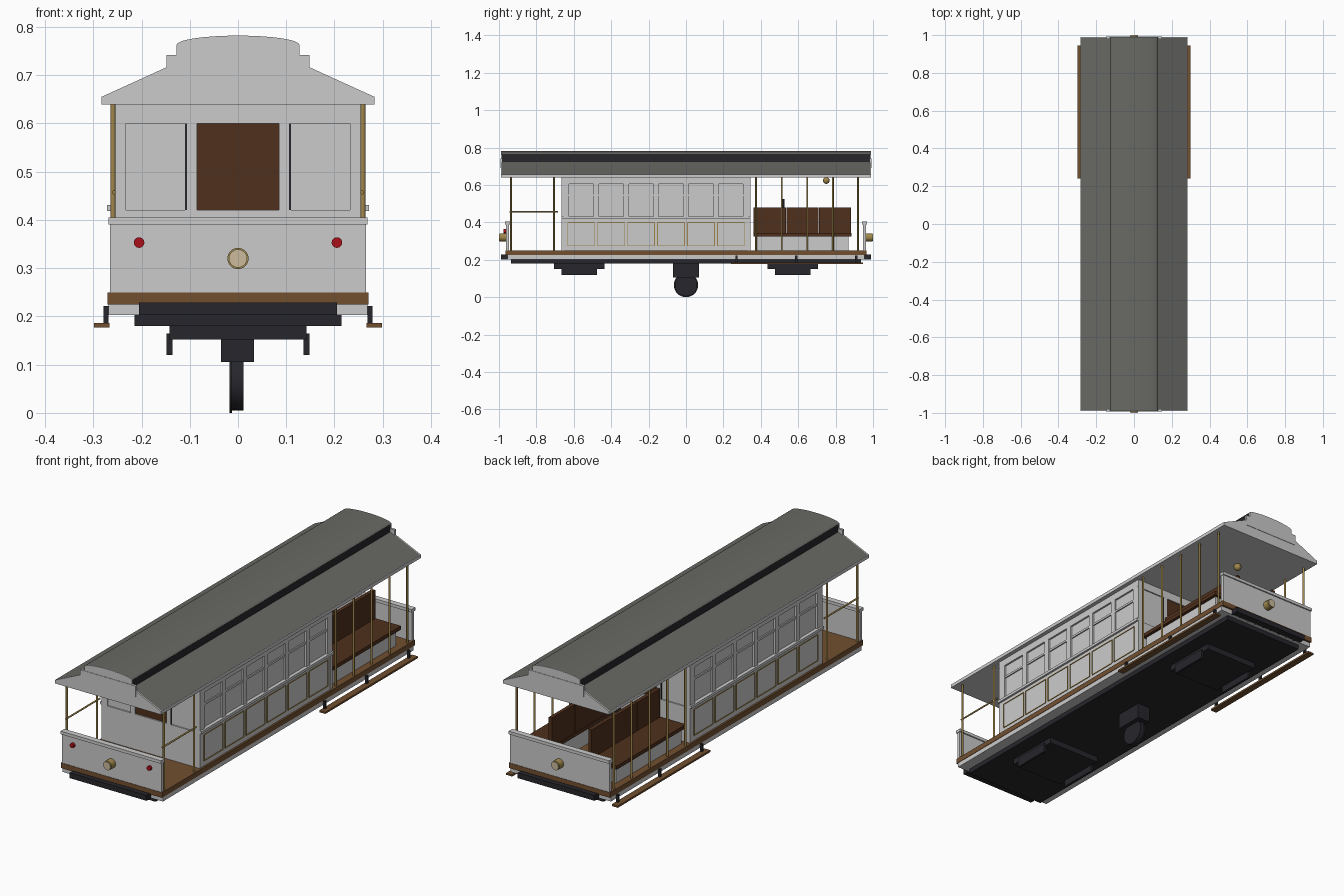
import bpy, bmesh, math
from mathutils import Vector

if "Cube" in bpy.data.objects:
    bpy.data.objects.remove(bpy.data.objects["Cube"])

def mat(name, r, g, b):
    m = bpy.data.materials.new(name)
    m.diffuse_color = (r, g, b, 1)
    m.use_nodes = True
    m.node_tree.nodes["Principled BSDF"].inputs["Base Color"].default_value = m.diffuse_color
    return m

WOOD = mat("wood", .17, .08, .03)
DARKWOOD = mat("dark_wood", .08, .03, .012)
BRASS = mat("brass", .35, .24, .07)
BLACK = mat("black_iron", .02, .02, .025)
ROOF = mat("roof_grey", .14, .14, .13)
RED = mat("red_lamp", .4, .005, .01)
LENS = mat("lens", .6, .5, .33)

def finish(name, bm, m):
    bmesh.ops.recalc_face_normals(bm, faces=bm.faces)
    me = bpy.data.meshes.new(name)
    bm.to_mesh(me)
    bm.free()
    ob = bpy.data.objects.new(name, me)
    bpy.context.collection.objects.link(ob)
    if m:
        me.materials.append(m)
    return ob

def box(name, x, y, z, m=None):
    bm = bmesh.new()
    bmesh.ops.create_cube(bm, size=1)
    for v in bm.verts:
        v.co = [lo + (c + .5) * (hi - lo) for c, (lo, hi) in zip(v.co, (x, y, z))]
    return finish(name, bm, m)

def sides(name, x, y, z, m=None):
    for s, tag in ((1, "right"), (-1, "left")):
        box(f"{name}_{tag}", sorted((s * x[0], s * x[1])), y, z, m)

def rod(name, a, b, r, m=None, n=12):
    a, b = Vector(a), Vector(b)
    bm = bmesh.new()
    bmesh.ops.create_cone(bm, cap_ends=True, segments=n, radius1=r, radius2=r, depth=(b - a).length)
    q = (b - a).to_track_quat('Z', 'Y')
    for v in bm.verts:
        v.co = q @ v.co + (a + b) / 2
    for f in bm.faces:
        f.smooth = len(f.verts) == 4
    return finish(name, bm, m)

def prism(name, pts, y0, y1, m=None):
    # extrude an x/z outline along y
    bm = bmesh.new()
    f = bm.faces.new([bm.verts.new((x, y0, z)) for x, z in pts])
    ext = bmesh.ops.extrude_face_region(bm, geom=[f])
    for v in ext["geom"]:
        if isinstance(v, bmesh.types.BMVert):
            v.co.y = y1
    return finish(name, bm, m)

# underframe, floor and bumpers
box("chassis", (-.215, .215), (-.935, .935), (.18, .205), BLACK)
box("sill_beam", (-.268, .268), (-.955, .955), (.203, .225))
box("floor", (-.27, .27), (-.965, .965), (.225, .25), WOOD)
for s, tag in ((-1, "front"), (1, "rear")):
    box(f"bumper_{tag}", (-.205, .205), sorted((s * .95, s * .99)), (.203, .229), BLACK)
    # truck under each end
    c = s * .57
    box(f"truck_{tag}", (-.142, .142), (c - .135, c + .135), (.152, .18), BLACK)
    sides(f"truck_rail_{tag}", (.136, .148), (c - .095, c + .095), (.12, .165), BLACK)

# centre grip housing and wheel
box("grip_housing", (-.035, .033), (-.07, .07), (.105, .18), BLACK)
rod("wheel_tread", (-.014, 0, .065), (.011, 0, .065), .06, BLACK, 32)
rod("wheel_flange", (-.018, 0, .065), (-.012, 0, .065), .065, BLACK, 32)

# end dashes with lamps
for s, tag in ((-1, "front"), (1, "rear")):
    box(f"dash_{tag}", (-.265, .265), sorted((s * .947, s * .963)), (.25, .392))
    box(f"dash_cap_{tag}", (-.268, .268), sorted((s * .941, s * .969)), (.39, .405))
    rod(f"headlight_{tag}", (0, s * .96, .32), (0, s * .996, .32), .022, BRASS, 20)
    rod(f"headlight_lens_{tag}", (0, s * .99, .32), (0, s * 1, .32), .019, LENS, 20)
for s in (-1, 1):
    rod("tail_lamp", (s * .205, -.96, .353), (s * .205, -.975, .353), .011, RED, 16)

# closed cabin side walls
Y0, Y1, N = -.665, .345, 6
PITCH = (Y1 - Y0 - .05) / N
sides("cabin_wall", (.247, .261), (Y0, Y1), (.25, .42))
sides("window_sill", (.243, .271), (Y0, Y1), (.418, .431))
sides("window_header", (.245, .263), (Y0, Y1), (.605, .642))
sides("window_pane", (.25, .254), (Y0, Y1), (.43, .61))
for i in range(N + 1):
    c = Y0 + .025 + i * PITCH
    sides(f"window_post_{i}", (.245, .263), (max(c - .014, Y0), min(c + .014, Y1)), (.43, .61))
    if i == N:
        break
    a, b = c + .014, c + PITCH - .014
    sides(f"window_bar_{i}", (.247, .26), (a, b), (.54, .55))
    # brass-lined panel below each window
    a, b = c + .008, c + PITCH - .008
    for z in (.275, .4):
        sides(f"panel_trim_{i}", (.26, .264), (a, b), (z - .002, z + .002), BRASS)
    for y in (a, b):
        sides(f"panel_trim_upright_{i}", (.26, .264), (y - .002, y + .002), (.275, .4), BRASS)

# cabin bulkheads with two windows and a wooden door panel
for y, s, tag in ((Y0, -1, "front"), (Y1, 1, "rear")):
    wall = sorted((y, y - s * .016))
    pane = sorted((y - s * .006, y - s * .01))
    box(f"bulkhead_lower_{tag}", (-.262, .262), wall, (.25, .42))
    box(f"bulkhead_header_{tag}", (-.262, .262), wall, (.6, .642))
    sides(f"bulkhead_post_outer_{tag}", (.232, .262), wall, (.42, .6))
    sides(f"bulkhead_post_inner_{tag}", (.085, .106), wall, (.42, .6))
    sides(f"bulkhead_pane_{tag}", (.106, .232), pane, (.42, .6))
    sides(f"window_slit_{tag}", (.106, .11), sorted((y - s * .003, y - s * .008)), (.42, .6), BLACK)
    box(f"door_panel_{tag}", (-.085, .085), pane, (.42, .6), DARKWOOD)

# outward-facing benches in the open section
sides("bench_base", (.1, .235), (.37, .87), (.25, .325))
sides("bench_seat", (.095, .25), (.36, .885), (.325, .343), DARKWOOD)
for i in range(3):
    a = .362 + i * .1745
    sides(f"bench_back_{i}", (.097, .115), (a, a + .1725), (.34, .48), DARKWOOD)

# grip lever and bell
rod("grip_lever", (0, .52, .25), (0, .52, .525), .006, BLACK)
bm = bmesh.new()
bmesh.ops.create_uvsphere(bm, u_segments=20, v_segments=12, radius=.018)
for v in bm.verts:
    v.co += Vector((0, .75, .624))
for f in bm.faces:
    f.smooth = True
finish("bell", bm, BRASS)

# brass poles and front platform rails
for s in (-1, 1):
    for y in (-.935, -.705, .375, .512, .648, .785, .92):
        rod("pole", (s * .259, y, .25), (s * .259, y, .642), .005, BRASS)
    rod("platform_rail", (s * .257, -.945, .457), (s * .257, -.685, .457), .004, BRASS)

# running boards on brackets
sides("running_board", (.266, .298), (.24, .945), (.177, .186), WOOD)
for y in (.27, .59, .91):
    sides("board_bracket", (.268, .279), (y - .006, y + .006), (.185, .222), BLACK)

# sloped lower roof, clerestory and curved cap
slope = [(.283, .655), (.127, .726), (-.127, .726), (-.283, .655)]
prism("lower_roof", slope, -.985, .985, ROOF)
box("eave", (-.283, .283), (-.985, .985), (.639, .656))
box("clerestory", (-.125, .125), (-.985, .985), (.72, .765), BLACK)
arc = [(.127 * math.cos(t), .763 + .019 * math.sin(t)) for t in (math.pi * k / 16 for k in range(17))]
cap = prism("roof_cap", arc, -.987, .987, ROOF)
for p in cap.data.polygons:
    p.use_smooth = len(p.vertices) == 4 and p.normal.z > .1
for s, tag in ((-1, "front"), (1, "rear")):
    y = sorted((s * .985, s * .99))
    prism(f"roof_end_{tag}", [(.283, .639)] + slope + [(-.283, .639)], *y)
    box(f"clerestory_end_{tag}", (-.148, .148), sorted((s * .98, s * .992)), (.69, .742))
    prism(f"cap_end_{tag}", [(-.127, .74), (.127, .74)] + arc, *y)
